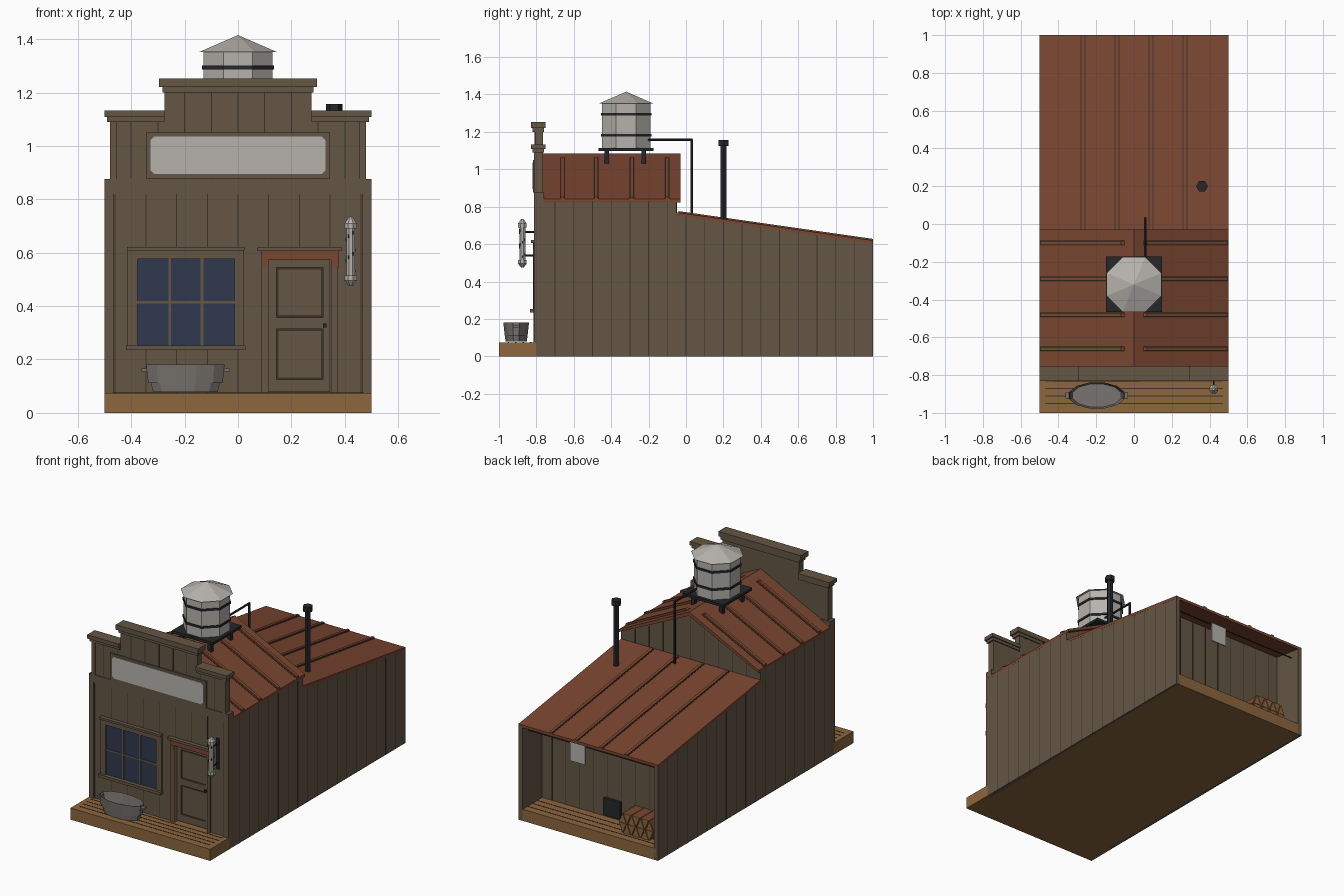
import bpy, bmesh, math
from mathutils import Matrix, Vector

if "Cube" in bpy.data.objects:
    bpy.data.objects.remove(bpy.data.objects["Cube"])


def material(name, r, g, b):
    m = bpy.data.materials.new(name)
    m.use_nodes = True
    m.diffuse_color = (r, g, b, 1)
    m.node_tree.nodes["Principled BSDF"].inputs["Base Color"].default_value = (r, g, b, 1)
    return m


WALL = material("weathered brown wood", .127, .093, .058)
SEAM = material("dark seam brown", .045, .034, .022)
ROOF = material("rust red", .195, .061, .030)
TAN = material("tan wood", .262, .133, .048)
PALE = material("pale metal", .47, .45, .42)
GREY = material("grey metal", .19, .175, .16)
BLACK = material("black iron", .018, .020, .022)
GLASS = material("dark blue glass", .030, .040, .078)


def finish(name, bm, mat):
    bmesh.ops.recalc_face_normals(bm, faces=bm.faces)
    me = bpy.data.meshes.new(name)
    bm.to_mesh(me)
    bm.free()
    me.materials.append(mat)
    ob = bpy.data.objects.new(name, me)
    bpy.context.collection.objects.link(ob)
    return ob


def prism(name, pts, axis, a, b, mat):
    """Extrude a flat profile along an axis; points hold the other two coordinates in order."""
    bm = bmesh.new()
    ends = []
    for t in (a, b):
        ring = []
        for p in pts:
            co = list(p)
            co.insert("xyz".index(axis), t)
            ring.append(bm.verts.new(co))
        bm.faces.new(ring)
        ends.append(ring)
    n = len(pts)
    for i in range(n):
        j = (i + 1) % n
        bm.faces.new((ends[0][i], ends[0][j], ends[1][j], ends[1][i]))
    return finish(name, bm, mat)


def box(name, x, y, z, mat):
    return prism(name, [(x[0], y[0]), (x[1], y[0]), (x[1], y[1]), (x[0], y[1])], "z", z[0], z[1], mat)


def drum(name, n, r1, r2, x, y, z0, z1, mat, squash=1, hollow=0):
    bm = bmesh.new()
    bmesh.ops.create_cone(bm, cap_ends=True, segments=n, radius1=r1, radius2=r2, depth=z1 - z0)
    bmesh.ops.rotate(bm, verts=bm.verts, matrix=Matrix.Rotation(math.pi / n, 3, "Z"))
    bmesh.ops.scale(bm, verts=bm.verts, vec=(1, squash, 1))
    bmesh.ops.translate(bm, verts=bm.verts, vec=(x, y, (z0 + z1) / 2))
    if hollow:
        top = max(bm.faces, key=lambda f: f.calc_center_median().z)
        bmesh.ops.inset_region(bm, faces=[top], thickness=.008)
        bmesh.ops.translate(bm, verts=top.verts, vec=(0, 0, -hollow))
    return finish(name, bm, mat)


def rod(name, p, q, r, mat):
    p, q = Vector(p), Vector(q)
    bm = bmesh.new()
    bmesh.ops.create_cone(bm, cap_ends=True, segments=6, radius1=r, radius2=r, depth=(q - p).length)
    turn = (q - p).to_track_quat("Z", "Y").to_matrix().to_4x4()
    bmesh.ops.transform(bm, verts=bm.verts, matrix=Matrix.Translation((p + q) / 2) @ turn)
    return finish(name, bm, mat)


def gable(x):
    return 1.085 - .49 * abs(x)


def lean(y):
    return .77 - .143 * (y + .05)


def side_top(y):
    return .83 if y < -.05 else lean(y) - .015


# Floor and porch
box("floor", (-.48, .48), (-.8, 1), (0, .075), TAN)
box("porch", (-.5, .5), (-1, -.8), (0, .075), TAN)
for y in (-.95, -.91, -.87, -.83, .85, .9, .95):
    box("floor_seam", (-.47, .47), (y - .003, y + .003), (.07, .0765), SEAM)

# Side walls with board seams
side = [(-.805, 0), (1, 0), (1, lean(1) - .015), (-.05, lean(-.05) - .015), (-.05, .83), (-.805, .83)]
for s in (-1, 1):
    prism("side_wall", side, "x", s * .47, s * .4995, WALL)
    for i in range(17):
        y = -.7 + i * .1
        box("side_seam", (s * .49, s * .5), (y - .002, y + .002), (0, side_top(y)), SEAM)

# Rear gable wall and rear room wall
prism("gable_wall", [(-.48, .7), (.48, .7), (.48, .83), (0, 1.065), (-.48, .83)], "y", -.08, -.05, WALL)
box("rear_room_wall", (-.48, .48), (.77, .8), (.07, .64), WALL)
for i in range(-4, 5):
    x = i * .1
    box("rear_seam", (x - .002, x + .002), (.79, .801), (.075, .64), SEAM)
    box("gable_seam", (x - .002, x + .002), (-.06, -.049), (.76, gable(x) - .03), SEAM)

# Gable roof and ribs
prism("gable_roof", [(-.5, gable(.5)), (0, gable(0)), (.5, gable(.5)), (.5, .822), (0, 1.06), (-.5, .822)],
      "y", -.765, -.03, ROOF)
for y in (-.66, -.48, -.29, -.1):
    for s in (-1, 1):
        a, b = .05, .498
        prism("gable_rib", [(s * a, gable(a)), (s * (a + .02), gable(a) + .004), (s * b, gable(b) + .012), (s * b, gable(b))],
              "y", y - .01, y + .01, ROOF)
        for e in (-.012, .012):
            prism("rib_edge", [(s * a, gable(a) - .002), (s * a, gable(a) + .002), (s * b, gable(b) + .002), (s * b, gable(b) - .002)],
                  "y", y + e - .002, y + e + .002, SEAM)

# Lean-to roof and ribs
prism("lean_roof", [(-.05, lean(-.05)), (1, lean(1)), (1, lean(1) - .018), (-.05, lean(-.05) - .018)], "x", -.5, .5, ROOF)
for x in (-.27, -.09, .09, .27):
    prism("lean_rib", [(-.04, lean(-.04)), (-.04, lean(-.04) + .008), (1, lean(1) + .008), (1, lean(1))],
          "x", x - .009, x + .009, ROOF)
    for e in (-.011, .011):
        prism("rib_edge", [(-.04, lean(-.04) - .002), (-.04, lean(-.04) + .002), (1, lean(1) + .002), (1, lean(1) - .002)],
              "x", x + e - .002, x + e + .002, SEAM)

# Lower front wall around the door opening
FY = (-.805, -.76)
box("front_wall", (-.499, .1), FY, (.07, .875), WALL)
box("front_wall_side", (.36, .499), FY, (.07, .875), WALL)
box("front_wall_over_door", (.1, .36), FY, (.6, .875), WALL)
box("front_top_board", (-.5, .5), (-.812, -.76), (.83, .876), WALL)
for s in (-1, 1):
    box("front_corner_board", (s * .465, s * .5), (-.812, -.8), (.075, .83), WALL)
for i in range(-4, 5):
    x = i * .115
    box("front_seam", (x - .002, x + .002), (-.806, -.8), (.62 if .1 < x < .36 else .075, .83), SEAM)

# Stepped false front with caps
step = [(-.48, .82), (.48, .82), (.48, 1.1), (.275, 1.1), (.275, 1.21), (-.275, 1.21), (-.275, 1.1), (-.48, 1.1)]
prism("false_front", step, "y", -.808, -.765, WALL)
for i in range(-4, 5):
    x = i * .1
    box("false_front_seam", (x - .002, x + .002), (-.809, -.8), (.875, 1.2 if abs(x) < .26 else 1.09), SEAM)
for s in (-1, 1):
    box("end_board", (s * .455, s * .48), (-.814, -.8), (.875, 1.09), WALL)
    box("low_cap_under", (s * .275, s * .49), (-.82, -.758), (1.09, 1.108), WALL)
    box("low_cap", (s * .275, s * .5), (-.83, -.752), (1.108, 1.132), WALL)
box("high_cap_under", (-.283, .283), (-.82, -.758), (1.2, 1.22), WALL)
box("high_cap", (-.295, .295), (-.83, -.752), (1.22, 1.252), WALL)

# Blank sign board with clipped corners
box("sign_frame", (-.345, .345), (-.818, -.8), (.877, 1.05), WALL)
w, lo, hi, c = .328, .895, 1.035, .015
sign = [(-w + c, lo), (w - c, lo), (w, lo + c), (w, hi - c), (w - c, hi), (-w + c, hi), (-w, hi - c), (-w, lo + c)]
prism("sign_panel", sign, "y", -.822, -.816, PALE)

# Window
box("window_glass", (-.378, -.012), (-.809, -.8), (.25, .578), GLASS)
for x in (-.395, .005):
    box("window_jamb", (x - .018, x + .018), (-.818, -.8), (.25, .61), WALL)
box("window_head", (-.378, -.012), (-.818, -.8), (.576, .61), WALL)
for x in (-.256, -.135):
    box("window_bar", (x - .005, x + .005), (-.813, -.8), (.25, .578), WALL)
box("window_cross_bar", (-.378, -.012), (-.813, -.8), (.41, .42), WALL)
box("window_cap", (-.415, .025), (-.83, -.8), (.608, .622), WALL)
box("window_sill", (-.42, .028), (-.835, -.8), (.235, .253), WALL)

# Recessed door with two sunken panels
box("door", (.1, .36), (-.78, -.765), (.075, .6), WALL)
for x0, x1 in ((.115, .145), (.318, .345)):
    box("door_stile", (x0, x1), (-.79, -.775), (.08, .575), WALL)
for z0, z1 in ((.08, .125), (.315, .358), (.545, .575)):
    box("door_rail", (.145, .318), (-.79, -.775), (z0, z1), WALL)
for z0, z1 in ((.125, .315), (.358, .545)):
    box("door_panel_groove", (.145, .318), (-.782, -.775), (z0, z1), SEAM)
    box("door_panel", (.152, .311), (-.784, -.775), (z0 + .008, z1 - .008), WALL)
box("door_knob", (.318, .332), (-.803, -.785), (.32, .334), BLACK)
for x0, x1 in ((.088, .112), (.35, .372)):
    box("door_jamb", (x0, x1), (-.816, -.77), (.075, .55), WALL)
box("door_jamb_lining", (.112, .115), (-.815, -.77), (.075, .575), TAN)
box("door_head", (.088, .378), (-.816, -.77), (.572, .607), ROOF)
for x0, x1 in ((.088, .115), (.348, .378)):
    box("door_head_corner", (x0, x1), (-.817, -.8), (.545, .573), ROOF)
box("door_cap", (.073, .388), (-.83, -.8), (.606, .622), WALL)

# Striped wall pole
drum("pole", 8, .017, .017, .422, -.875, .5, .715, PALE)
for z in (.495, .69):
    drum("pole_collar", 8, .025, .025, .422, -.875, z, z + .02, PALE)
drum("pole_top", 8, .025, .006, .422, -.875, .71, .735, PALE)
drum("pole_foot", 8, .008, .025, .422, -.875, .475, .495, PALE)
for i in range(12):
    a = i * 1.05
    x, y = .422 + .016 * math.cos(a), -.875 + .016 * math.sin(a)
    box("pole_stripe", (x - .003, x + .003), (y - .003, y + .003), (.525 + i * .013, .538 + i * .013), BLACK)
for z in (.54, .665):
    rod("pole_bracket", (.422, -.86, z), (.422, -.8, z), .005, BLACK)
box("pole_plate", (.412, .432), (-.812, -.8), (.5, .7), BLACK)

# Wash tub
drum("wash_tub", 12, .125, .152, -.197, -.908, .078, .182, GREY, squash=.47, hollow=.07)
for s in (-1, 1):
    box("tub_handle", (-.197 + s * .14, -.197 + s * .165), (-.925, -.891), (.155, .166), GREY)

# Water tank on its stand
drum("tank", 8, .14, .14, 0, -.32, 1.11, 1.355, PALE)
drum("tank_roof", 8, .157, 0, 0, -.32, 1.352, 1.415, PALE)
for z in (1.175, 1.287):
    drum("tank_band", 8, .146, .146, 0, -.32, z, z + .014, BLACK)
box("tank_platform", (-.147, .147), (-.467, -.173), (1.098, 1.115), BLACK)
for x in (-.1, .1):
    for y in (-.425, -.225):
        box("tank_leg", (x - .012, x + .012), (y - .012, y + .012), (1.02, 1.1), BLACK)
rod("feed_pipe", (.06, -.22, 1.157), (.06, .035, 1.157), .007, BLACK)
rod("down_pipe", (.06, .03, 1.16), (.06, .03, .745), .007, BLACK)

# Chimney
drum("chimney", 6, .019, .019, .36, .2, .7, 1.13, BLACK)
drum("chimney_cap", 6, .031, .031, .36, .2, 1.125, 1.157, BLACK)

# Rear alcove: line with cloth, iron hatch, split logs
rod("drying_line", (-.47, .94, .565), (.47, .94, .565), .004, BLACK)
box("hanging_cloth", (.06, .17), (.938, .946), (.45, .575), PALE)
box("iron_hatch", (-.1, .02), (.8, .82), (.09, .2), BLACK)
for row in range(2):
    z0, z1 = .077 + row * .065, .14 + row * .065
    for i in range(7):
        x, up = -.2 - i * .032, (i + row) % 2
        base, tip = (z0, z1) if up else (z1, z0)
        prism("log", [(x - .03, base), (x + .03, base), (x, tip)], "y", .805, .93, ROOF)
        prism("log_end", [(x - .025, base), (x + .025, base), (x, tip)], "y", .93, .935, TAN)
